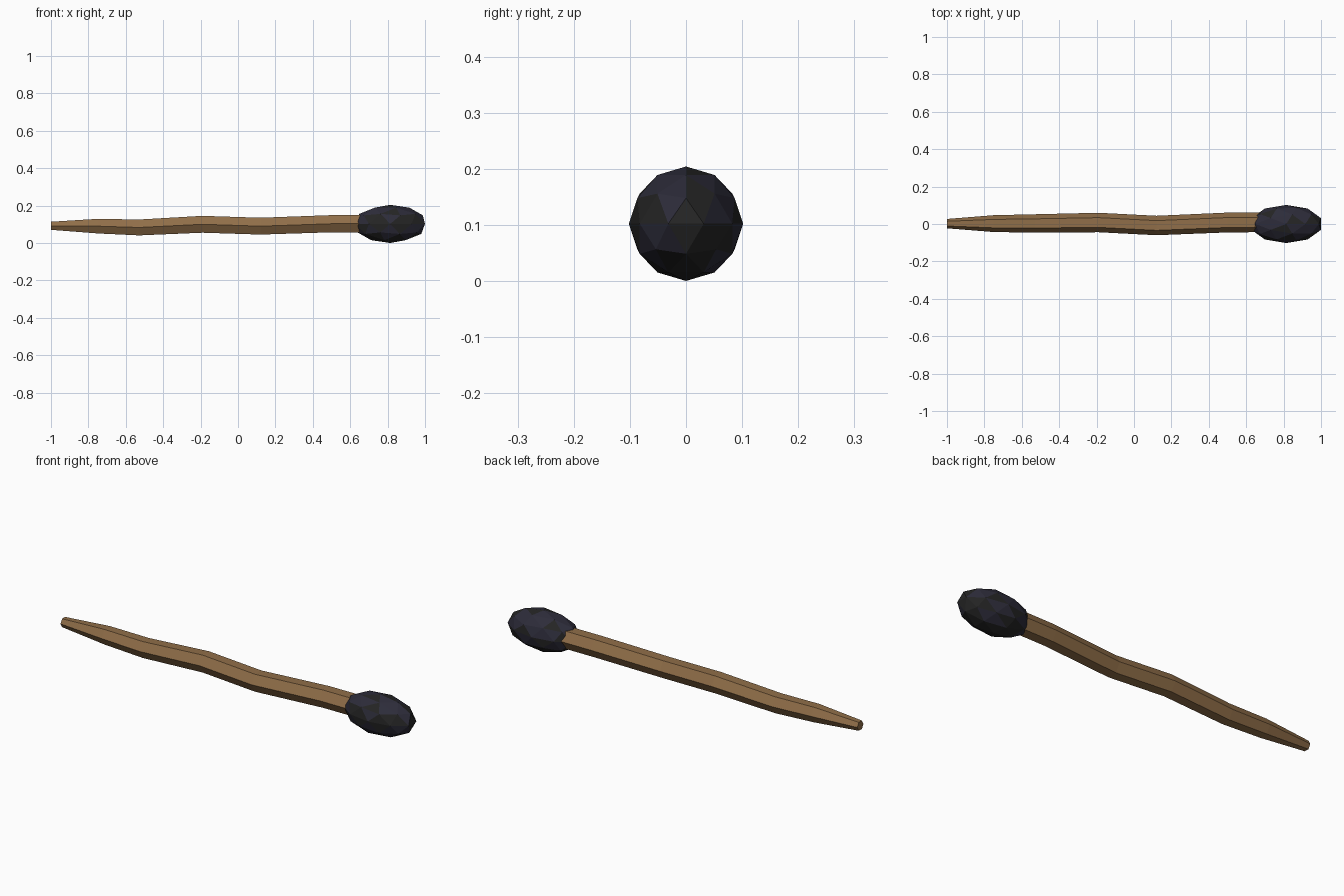
import bpy, bmesh, math, random
from mathutils import Vector

random.seed(4)

cube = bpy.data.objects.get("Cube")
if cube:
    bpy.data.objects.remove(cube, do_unlink=True)


def material(name, rgb):
    mat = bpy.data.materials.new(name)
    mat.use_nodes = True
    mat.diffuse_color = (*rgb, 1)
    bsdf = next(n for n in mat.node_tree.nodes if n.type == 'BSDF_PRINCIPLED')
    bsdf.inputs["Base Color"].default_value = (*rgb, 1)
    return mat


def add_object(name, bm, mats):
    bmesh.ops.recalc_face_normals(bm, faces=bm.faces[:])
    mesh = bpy.data.meshes.new(name)
    bm.to_mesh(mesh)
    bm.free()
    for mat in mats:
        mesh.materials.append(mat)
    obj = bpy.data.objects.new(name, mesh)
    bpy.context.collection.objects.link(obj)
    return obj


wood = material("brown wood", (0.28, 0.157, 0.066))
charcoal = material("charcoal grey", (0.018, 0.018, 0.018))
blue_black = material("blue black", (0.026, 0.025, 0.042))

# Crooked hexagonal stick: x, y, z, radius of each ring
RINGS = [
    (-1.0, 0.002, 0.092, 0.025),
    (-0.75, 0.002, 0.09, 0.045),
    (-0.53, 0.003, 0.083, 0.049),
    (-0.19, 0.008, 0.1, 0.052),
    (0.12, -0.008, 0.09, 0.052),
    (0.5, 0.008, 0.103, 0.053),
    (0.75, 0.01, 0.103, 0.053),
]
SIDES = 6
bm = bmesh.new()
loops = []
for x, y, z, r in RINGS:
    angles = [math.tau * i / SIDES for i in range(SIDES)]
    loops.append([bm.verts.new((x, y + r * math.cos(a), z + r * math.sin(a))) for a in angles])
for a, b in zip(loops, loops[1:]):
    for i in range(SIDES):
        j = (i + 1) % SIDES
        bm.faces.new((a[i], a[j], b[j], b[i]))
bm.faces.new(loops[0])
bm.faces.new(loops[-1])
add_object("stick", bm, [wood])

# Faceted burnt head, stretched along the stick
bm = bmesh.new()
bmesh.ops.create_icosphere(bm, subdivisions=2, radius=1)
for f in bm.faces:
    c = f.calc_center_median()
    tip_band = c.x > 0 and abs(c.y) < 0.15
    f.material_index = 0 if tip_band or random.random() < 0.4 else 1
bmesh.ops.scale(bm, vec=Vector((0.195, 0.102, 0.102)), verts=bm.verts[:])
bmesh.ops.translate(bm, vec=Vector((0.814, 0, 0.102)), verts=bm.verts[:])
add_object("burnt_head", bm, [charcoal, blue_black])
